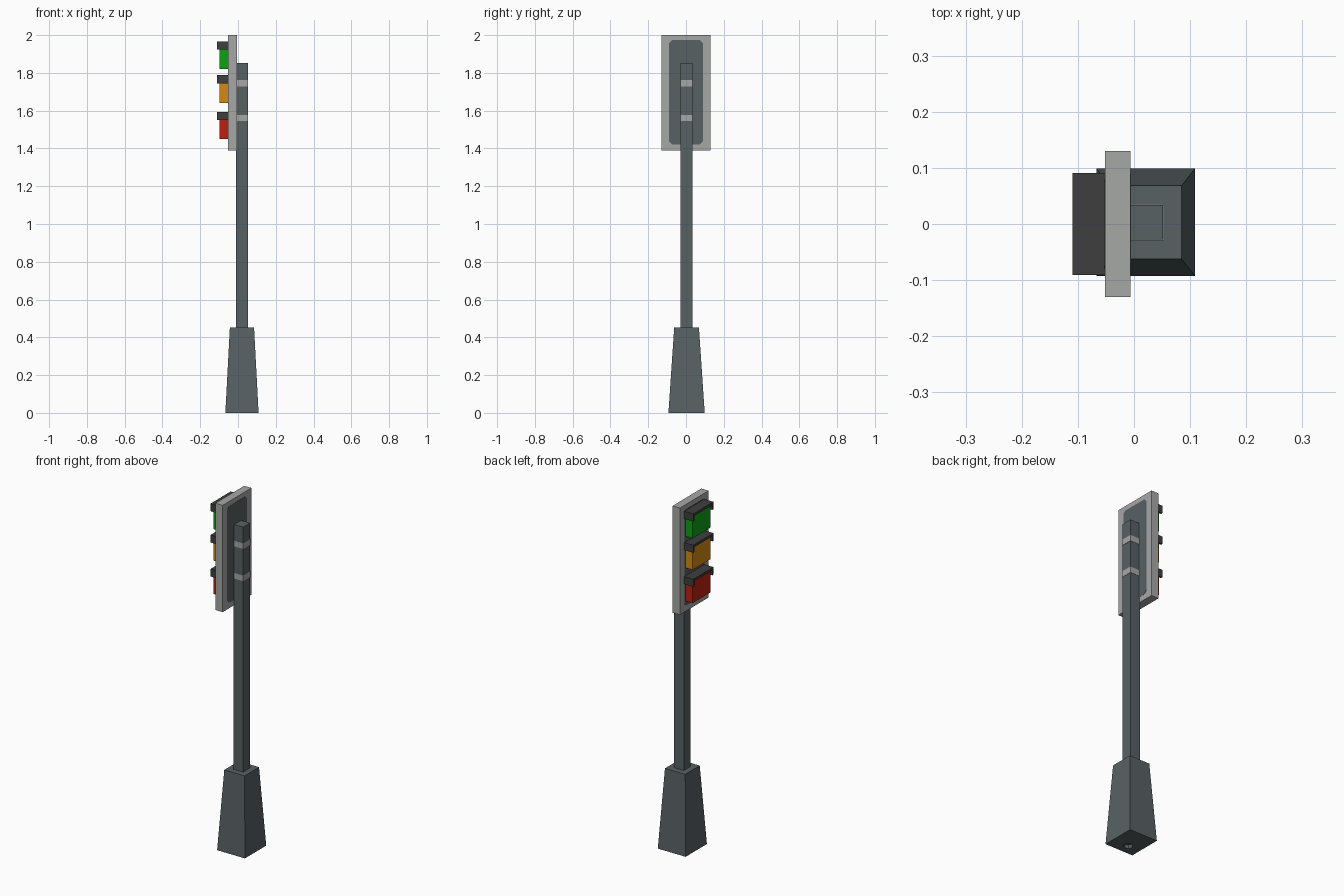
import bpy, bmesh, math
from mathutils import Matrix, Vector

if "Cube" in bpy.data.objects:
    bpy.data.objects.remove(bpy.data.objects["Cube"])


def mat(name, rgb):
    # sRGB 0-255 to linear
    lin = [((c / 255 + 0.055) / 1.055) ** 2.4 for c in rgb]
    m = bpy.data.materials.new(name)
    m.diffuse_color = (*lin, 1)
    m.use_nodes = True
    m.node_tree.nodes["Principled BSDF"].inputs["Base Color"].default_value = m.diffuse_color
    return m


STEEL = mat("dark steel", (88, 97, 100))
GREY = mat("light grey", (166, 168, 166))
BLACK = mat("hood black", (62, 62, 62))
GREEN = mat("green lens", (14, 160, 20))
AMBER = mat("amber lens", (212, 138, 18))
RED = mat("red lens", (186, 32, 16))


def finish(name, bm, material):
    bmesh.ops.recalc_face_normals(bm, faces=bm.faces)
    me = bpy.data.meshes.new(name)
    bm.to_mesh(me)
    bm.free()
    ob = bpy.data.objects.new(name, me)
    me.materials.append(material)
    bpy.context.collection.objects.link(ob)
    return ob


def box(name, x, y, z, material):
    bm = bmesh.new()
    size = [b - a for a, b in (x, y, z)]
    mid = Vector([(a + b) / 2 for a, b in (x, y, z)])
    bmesh.ops.create_cube(bm, size=1, matrix=Matrix.Translation(mid) @ Matrix.Diagonal((*size, 1)))
    return finish(name, bm, material)


def prism_x(name, outline, x0, x1, material):
    # extrude a (y, z) outline along x
    bm = bmesh.new()
    face = bm.faces.new([bm.verts.new((x0, y, z)) for y, z in outline])
    ext = bmesh.ops.extrude_face_region(bm, geom=[face])["geom"]
    bmesh.ops.translate(bm, vec=(x1 - x0, 0, 0), verts=[v for v in ext if isinstance(v, bmesh.types.BMVert)])
    return finish(name, bm, material)


PX, PY = 0.021, 0.003  # pole axis

# tapered base with a small cable hole underneath
base = box("base", (PX - 0.088, PX + 0.088), (PY - 0.096, PY + 0.096), (0, 0.453), STEEL)
for v in base.data.vertices:
    if v.co.z > 0.2:
        v.co.x = PX + (v.co.x - PX) * 0.064 / 0.088
        v.co.y = PY + (v.co.y - PY) * 0.0655 / 0.096
bm = bmesh.new()
bmesh.ops.create_cone(bm, cap_ends=True, segments=8, radius1=0.025, radius2=0.025, depth=0.04,
                      matrix=Matrix.Translation((0.01, -0.035, 0)))
cutter = finish("cable_hole_cutter", bm, STEEL)
cutter.hide_render = True
cutter.hide_set(True)
hole = base.modifiers.new("cable hole", "BOOLEAN")
hole.object = cutter
hole.operation = "DIFFERENCE"
hole.solver = "EXACT"

# square pole and two clamp bands
box("pole", (PX - 0.031, PX + 0.031), (PY - 0.031, PY + 0.031), (0.453, 1.852), STEEL)
for i, z in enumerate((1.561, 1.745)):
    box(f"clamp_{i + 1}", (PX - 0.031, PX + 0.0325), (PY - 0.0325, PY + 0.0325), (z - 0.017, z + 0.017), GREY)

# signal panel with a dark chamfered inlay on both faces
box("signal_panel", (-0.052, -0.006), (-0.13, 0.13), (1.39, 2.0), GREY)
W, LO, HI, C = 0.09, 1.422, 1.973, 0.016
inlay = [(-W, LO + C), (-W + C, LO), (W - C, LO), (W, LO + C),
         (W, HI - C), (W - C, HI), (-W + C, HI), (-W, HI - C)]
prism_x("panel_inlay", inlay, -0.053, -0.005, STEEL)

# three lenses, each under a hood with short side flaps
for name, lens, top, bottom in (("green", GREEN, 1.967, 1.82), ("amber", AMBER, 1.788, 1.64), ("red", RED, 1.594, 1.45)):
    box(f"{name}_lens", (-0.098, -0.05), (-0.08, 0.08), (bottom, top - 0.012), lens)
    o, n, t, f = 0.091, 0.08, top - 0.014, top - 0.043
    prism_x(f"{name}_hood", [(-o, f), (-o, top), (o, top), (o, f), (n, f), (n, t), (-n, t), (-n, f)],
            -0.11, -0.05, BLACK)
